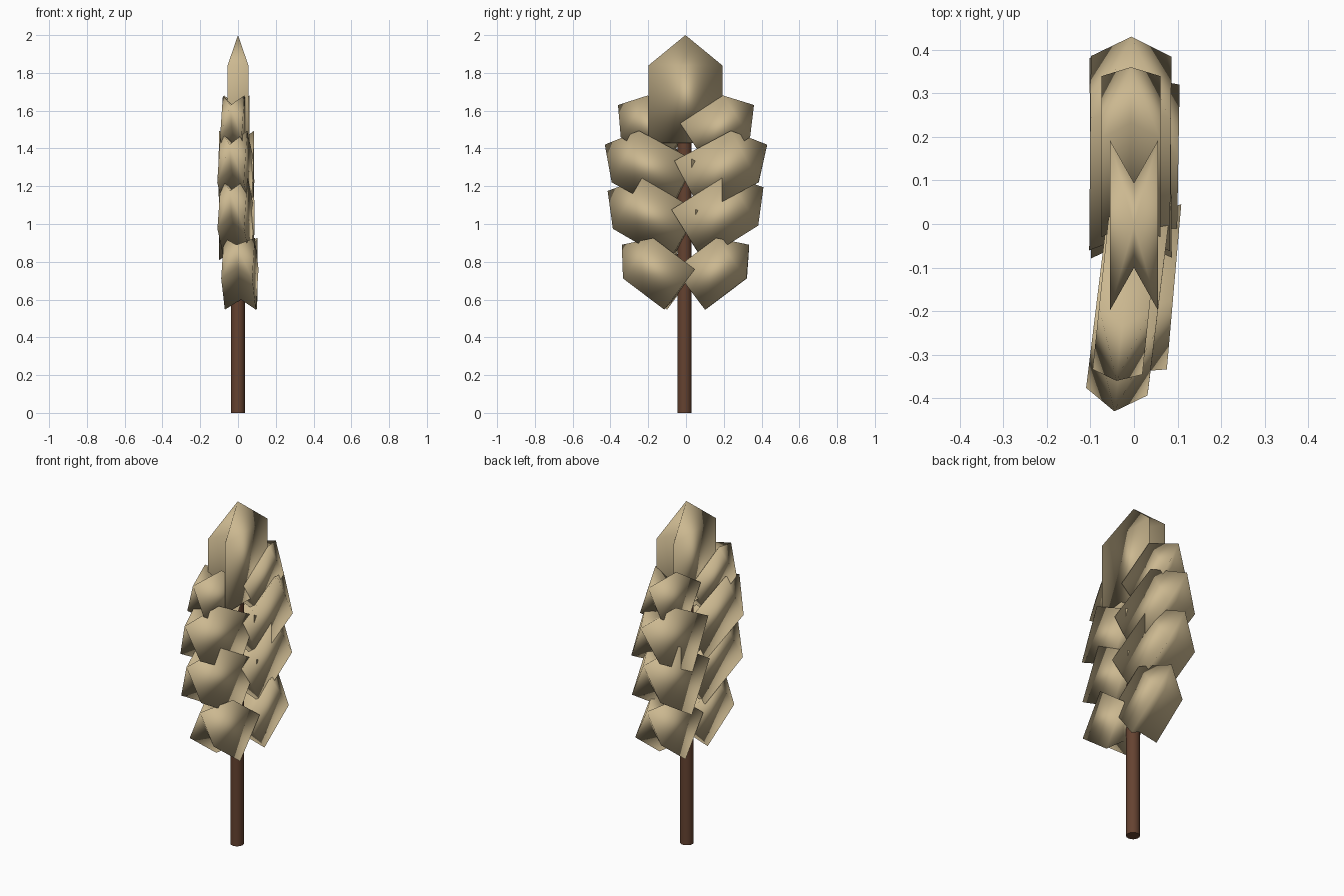
import bpy, bmesh
from math import radians, sin, cos
from mathutils import Vector

if "Cube" in bpy.data.objects:
    bpy.data.objects.remove(bpy.data.objects["Cube"])


def material(name, rgb):
    m = bpy.data.materials.new(name)
    m.diffuse_color = (*rgb, 1)
    m.use_nodes = True
    m.node_tree.nodes["Principled BSDF"].inputs["Base Color"].default_value = m.diffuse_color
    return m


LEAF = material("tan_leaf", (0.60, 0.48, 0.28))
BARK = material("brown_bark", (0.13, 0.055, 0.03))


def leaf(name, apex, out, tilt, yaw, width, thick, side, tip):
    """Pointed slab with notched narrow edges; out is +1 or -1 along y."""
    t, q = radians(tilt), radians(yaw)
    h = Vector((sin(q), out * cos(q), 0))
    up = Vector((0, 0, 1))
    a = h * cos(t) + up * sin(t)      # towards the tip
    w = h * sin(t) - up * cos(t)      # across the wide face
    n = a.cross(w)                    # through the thickness
    apex = Vector(apex)
    section = [(1, 1), (0.5, 0), (1, -1), (-1, -1), (-0.5, 0), (-1, 1)]
    bm = bmesh.new()
    rings = []
    for back in (tip + side, tip):
        c = apex - a * back
        rings.append([bm.verts.new(c + w * (u * width / 2) + n * (v * thick / 2))
                      for u, v in section])
    top = bm.verts.new(apex)
    low, high = rings
    bm.faces.new(low)
    for i in range(6):
        j = (i + 1) % 6
        bm.faces.new((low[i], low[j], high[j], high[i]))
        bm.faces.new((high[i], high[j], top))
    bmesh.ops.recalc_face_normals(bm, faces=bm.faces)
    for f in bm.faces:
        f.smooth = True
    mesh = bpy.data.meshes.new(name)
    bm.to_mesh(mesh)
    bm.free()
    mesh.materials.append(LEAF)
    bpy.context.collection.objects.link(bpy.data.objects.new(name, mesh))


# Trunk
bpy.ops.mesh.primitive_cylinder_add(vertices=16, radius=0.037, depth=1.5,
                                    location=(0, -0.008, 0.75))
trunk = bpy.context.object
trunk.name = "trunk"
trunk.data.materials.append(BARK)
bpy.ops.object.shade_smooth_by_angle(angle=radians(40))

# Upright crown leaf
leaf("crown_leaf", (0, -0.003, 2.0), 1, 90, 0, 0.39, 0.11, 0.41, 0.16)

# Side leaves, bottom row to top: apex x, y, z, tilt, yaw, width, thickness, side, tip
back = [(0.02, 0.335, 0.89, 37, 1, 0.268, 0.17, 0.275, 0.118),
        (-0.010, 0.41, 1.195, 32, -0.5, 0.315, 0.185, 0.345, 0.132),
        (-0.006, 0.43, 1.42, 28, 0.5, 0.31, 0.185, 0.34, 0.134),
        (-0.007, 0.36, 1.63, 33, 0, 0.263, 0.135, 0.27, 0.11)]
front = [(-0.008, -0.34, 0.89, 37, -5, 0.268, 0.165, 0.275, 0.118),
         (-0.043, -0.415, 1.175, 30, -7, 0.31, 0.142, 0.345, 0.132),
         (-0.045, -0.43, 1.42, 28, -7, 0.31, 0.142, 0.34, 0.134),
         (-0.040, -0.36, 1.63, 33, -6, 0.263, 0.115, 0.27, 0.11)]
for label, out, rows in (("back", 1, back), ("front", -1, front)):
    for i, (x, y, z, *shape) in enumerate(rows, 1):
        leaf(f"{label}_leaf_{i}", (x, y, z), out, *shape)
